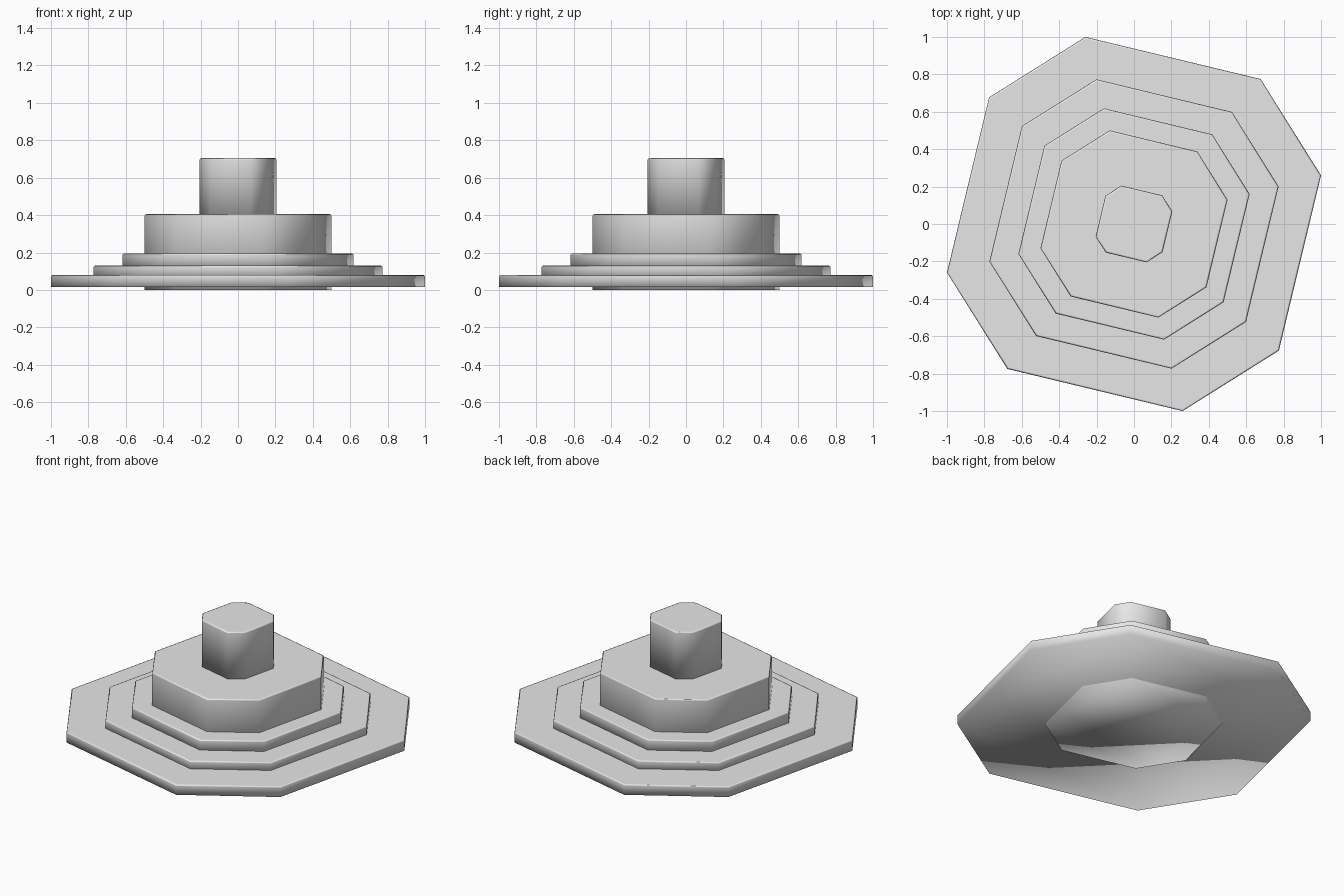
import bpy
import bmesh
from mathutils import Matrix

cube = bpy.data.objects.get("Cube")
if cube:
    bpy.data.objects.remove(cube, do_unlink=True)

grey = bpy.data.materials.new("light grey")
grey.use_nodes = True
colour = (0.8, 0.8, 0.8, 1.0)
grey.diffuse_color = colour
grey.node_tree.nodes["Principled BSDF"].inputs["Base Color"].default_value = colour


def add_tier(name, corner_a, corner_b, bottom, top):
    """Eight-sided prism: two corners turned through four quarter turns."""
    mesh = bpy.data.meshes.new(name)
    bm = bmesh.new()
    outline = []
    for turn in range(4):
        for x, y in (corner_a, corner_b):
            for _ in range(turn):
                x, y = -y, x
            outline.append(bm.verts.new((x, y, bottom)))
    base = bm.faces.new(outline)
    lid = bmesh.ops.extrude_face_region(bm, geom=[base], use_keep_orig=True)
    verts = [v for v in lid["geom"] if isinstance(v, bmesh.types.BMVert)]
    bmesh.ops.translate(bm, verts=verts, vec=(0, 0, top - bottom))
    bmesh.ops.recalc_face_normals(bm, faces=bm.faces)
    for face in bm.faces:
        face.smooth = True
    # Only the upper rim is softened
    weight = bm.edges.layers.float.new("bevel_weight_edge")
    for edge in bm.edges:
        if all(v.co.z > top - 0.001 for v in edge.verts):
            edge[weight] = 1.0
    bm.to_mesh(mesh)
    bm.free()
    mesh.materials.append(grey)
    obj = bpy.data.objects.new(name, mesh)
    bpy.context.collection.objects.link(obj)
    rim = obj.modifiers.new("soft_rim", "BEVEL")
    rim.limit_method = "WEIGHT"
    rim.width = 0.01
    rim.segments = 2
    rim.harden_normals = True
    return obj


# Stepped tiers share one outline at different scales
for name, scale, bottom, top in (
    ("base_plate", 1.0, 0.015, 0.08),
    ("lower_step", 0.773, 0.06, 0.13),
    ("upper_step", 0.618, 0.11, 0.195),
    ("hub", 0.5, 0.0, 0.405),
):
    add_tier(name, (0.26 * scale, -scale), (scale * 0.775, scale * -0.677), bottom, top)

# Central post has a squarer outline
add_tier("post", (0.068, -0.205), (0.153, -0.15), 0.39, 0.705)
